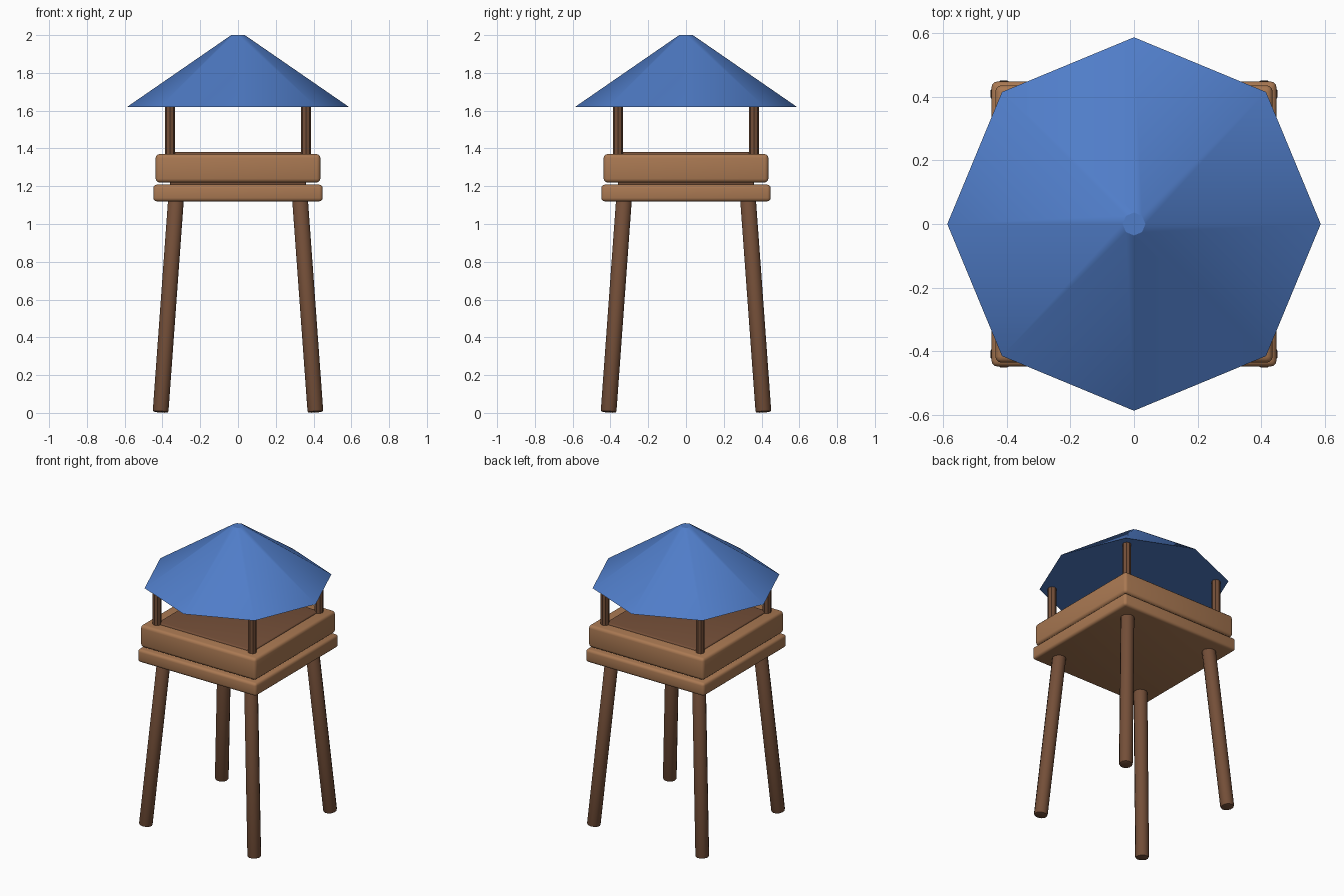
import bpy, math
from mathutils import Vector

if "Cube" in bpy.data.objects:
    bpy.data.objects.remove(bpy.data.objects["Cube"])


def material(name, rgb):
    m = bpy.data.materials.new(name)
    m.diffuse_color = (*rgb, 1)
    m.use_nodes = True
    m.node_tree.nodes["Principled BSDF"].inputs["Base Color"].default_value = m.diffuse_color
    return m


LIGHT = material("light wood", (0.40, 0.19, 0.085))
DARK = material("dark wood", (0.175, 0.078, 0.040))
BLUE = material("blue roof", (0.080, 0.205, 0.58))


def finish(ob, name, mat, bevel=0.0, segments=3):
    ob.name = name
    ob.data.materials.append(mat)
    if bevel:
        b = ob.modifiers.new("soft edges", "BEVEL")
        b.width = bevel
        b.segments = segments
        b.limit_method = "ANGLE"
        b.angle_limit = math.radians(50)
        bpy.ops.object.modifier_apply(modifier=b.name)
    bpy.ops.object.shade_smooth_by_angle(angle=math.radians(32))
    return ob


def slab(name, half, z0, z1, mat, bevel):
    bpy.ops.mesh.primitive_cube_add(size=1, location=(0, 0, (z0 + z1) / 2))
    ob = bpy.context.object
    ob.scale = (2 * half, 2 * half, z1 - z0)
    bpy.ops.object.transform_apply(location=False, rotation=False, scale=True)
    return finish(ob, name, mat, bevel)


def rod(name, a, b, radius, sides, mat, bevel=0.0):
    a, b = Vector(a), Vector(b)
    bpy.ops.mesh.primitive_cylinder_add(vertices=sides, radius=radius,
                                        depth=(b - a).length, location=(a + b) / 2)
    ob = bpy.context.object
    ob.rotation_euler = (b - a).to_track_quat("Z", "Y").to_euler()
    return finish(ob, name, mat, bevel, 2)


# Platform, raised rail and the dark deck set into it
slab("platform", 0.448, 1.12, 1.208, LIGHT, 0.018)
slab("rail", 0.436, 1.22, 1.37, LIGHT, 0.02)
slab("deck", 0.36, 1.19, 1.38, DARK, 0.01)

# Splayed legs and upright roof posts at the four corners
for sx, side in ((-1, "left"), (1, "right")):
    for sy, end in ((-1, "front"), (1, "back")):
        rod(f"{end}_{side}_leg", (sx * 0.41, sy * 0.41, 0.004),
            (sx * 0.327, sy * 0.327, 1.15), 0.043, 12, DARK, 0.01)
        rod(f"{end}_{side}_post", (sx * 0.36, sy * 0.36, 1.30),
            (sx * 0.36, sy * 0.36, 1.63), 0.027, 8, DARK)

# Eight-sided roof with a small flat tip and closed underside
bpy.ops.mesh.primitive_cone_add(vertices=8, radius1=0.587, radius2=0.036,
                                depth=0.38, location=(0, 0, 1.81))
finish(bpy.context.object, "roof", BLUE)
